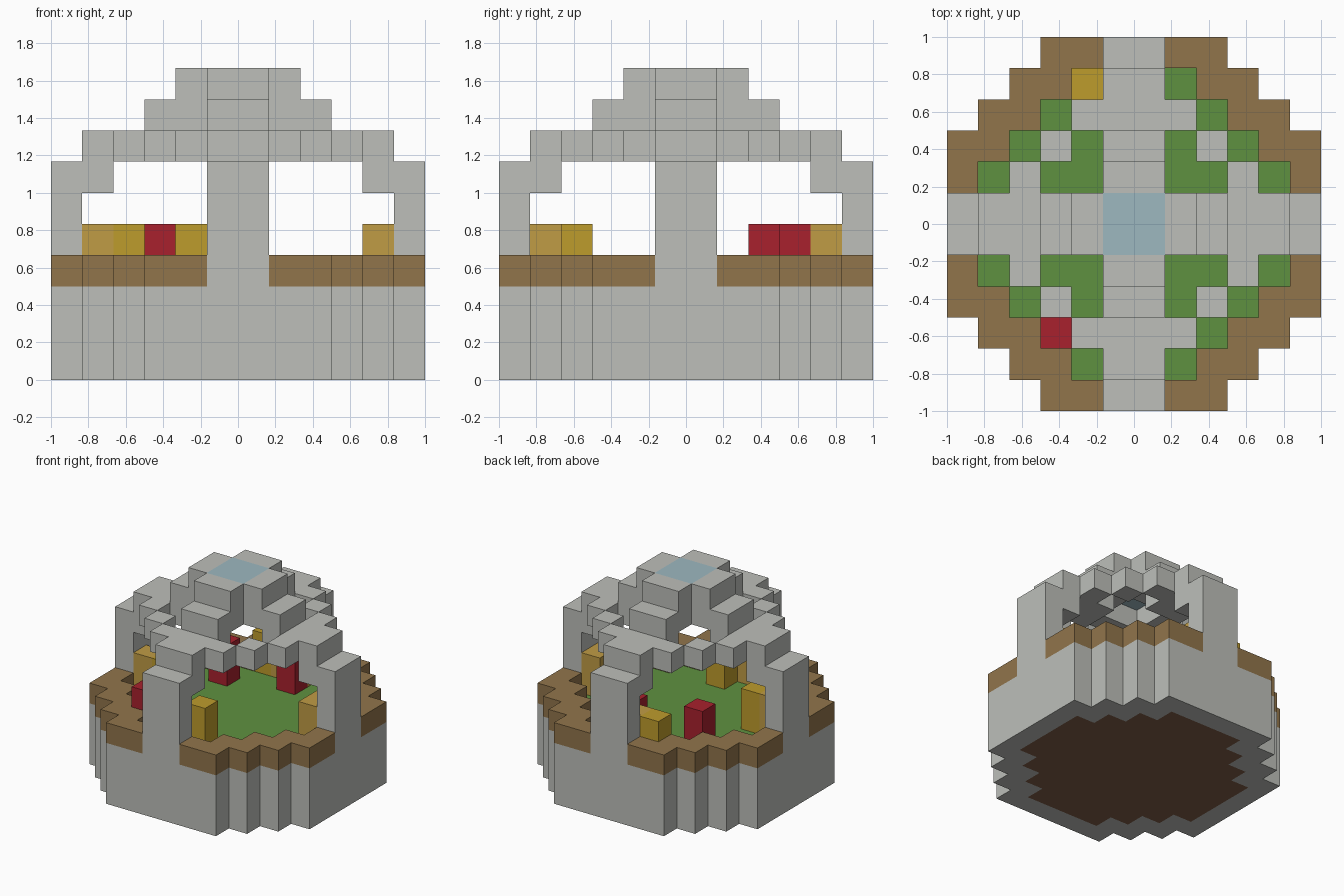
import bpy
import bmesh

cube = bpy.data.objects.get("Cube")
if cube:
    bpy.data.objects.remove(cube, do_unlink=True)

U = 1 / 6  # edge length of one block


def material(name, hex_code):
    rgb = [int(hex_code[k:k + 2], 16) / 255 for k in (0, 2, 4)]
    lin = [c / 12.92 if c <= 0.04045 else ((c + 0.055) / 1.055) ** 2.4 for c in rgb]
    mat = bpy.data.materials.new(name)
    mat.use_nodes = True
    mat.diffuse_color = (*lin, 1)
    mat.node_tree.nodes["Principled BSDF"].inputs["Base Color"].default_value = (*lin, 1)
    return mat


stone = material("pale stone", "BDBFBA")
wood = material("brown wood", "91754B")
grass = material("grass green", "5F9140")
soil = material("dark soil", "805D47")
red = material("red", "A8212D")
yellow = material("yellow", "BE9C2C")
tan = material("tan", "C09C45")
glass = material("pale blue glass", "9DB8C0")

# Each block face: outward direction and the corners around it
FACES = {
    (1, 0, 0): [(1, 0, 0), (1, 1, 0), (1, 1, 1), (1, 0, 1)],
    (-1, 0, 0): [(0, 0, 0), (0, 0, 1), (0, 1, 1), (0, 1, 0)],
    (0, 1, 0): [(0, 1, 0), (0, 1, 1), (1, 1, 1), (1, 1, 0)],
    (0, -1, 0): [(0, 0, 0), (1, 0, 0), (1, 0, 1), (0, 0, 1)],
    (0, 0, 1): [(0, 0, 1), (1, 0, 1), (1, 1, 1), (0, 1, 1)],
    (0, 0, -1): [(0, 0, 0), (0, 1, 0), (1, 1, 0), (1, 0, 0)],
}


def blocks(name, cells, mat):
    """One mesh skin around a set of grid cells."""
    cells = set(cells)
    bm = bmesh.new()
    verts = {}
    for cell in cells:
        for step, corners in FACES.items():
            if tuple(a + b for a, b in zip(cell, step)) in cells:
                continue
            loop = []
            for corner in corners:
                key = tuple(a + b for a, b in zip(cell, corner))
                if key not in verts:
                    verts[key] = bm.verts.new([k * U for k in key])
                loop.append(verts[key])
            bm.faces.new(loop)
    mesh = bpy.data.meshes.new(name)
    bm.to_mesh(mesh)
    bm.free()
    mesh.materials.append(mat)
    obj = bpy.data.objects.new(name, mesh)
    bpy.context.collection.objects.link(obj)


def mirrored(quarter, layers):
    """Copy quarter-plan cells into all four quadrants on the given layers."""
    return {(x, y, z) for i, j in quarter for x in (i, -1 - i)
            for y in (j, -1 - j) for z in layers}


# Quarter plans, counted outward from the centre
row_lengths = [6, 6, 6, 5, 4, 3]
inner_lengths = [5, 5, 4, 3, 2]
plan = {(i, j) for j, n in enumerate(row_lengths) for i in range(n)}
inside = {(i, j) for j, n in enumerate(inner_lengths) for i in range(n)}
rim = plan - inside
pillar = {(0, 5), (5, 0)}


def arms(*steps):
    return {c for s in steps for c in ((s, 0), (0, s))}


# Planter base
blocks("base_wall", mirrored(rim, range(3)), stone)
blocks("wooden_rim", mirrored(rim - pillar, [3]), wood)
blocks("soil_fill", mirrored(inside, range(2)), soil)
blocks("lawn", mirrored(inside, [2]), grass)

# Open dome of pillars, stepped arches and a ring
dome = mirrored(pillar, range(3, 7))
dome |= mirrored(arms(4), [6])
dome |= mirrored(arms(2, 3, 4) | {(1, 3), (2, 2), (3, 1)}, [7])
dome |= mirrored(arms(1, 2), [8])
dome |= mirrored(arms(1), [9])
blocks("dome_frame", dome, stone)
blocks("skylight", mirrored({(0, 0)}, [9]), glass)


# Two-block-tall boxes standing on the lawn
def boxes(name, spots, mat):
    blocks(name, {(x, y, z) for x, y in spots for z in (3, 4)}, mat)


boxes("red_boxes", [(-3, -4), (-3, 2), (0, 3)], red)
boxes("yellow_boxes", [(-2, 4), (0, -4), (-4, -1)], yellow)
boxes("tan_boxes", [(4, 0), (4, -1), (0, 4), (-1, 4), (-5, -1), (-1, -5)], tan)
